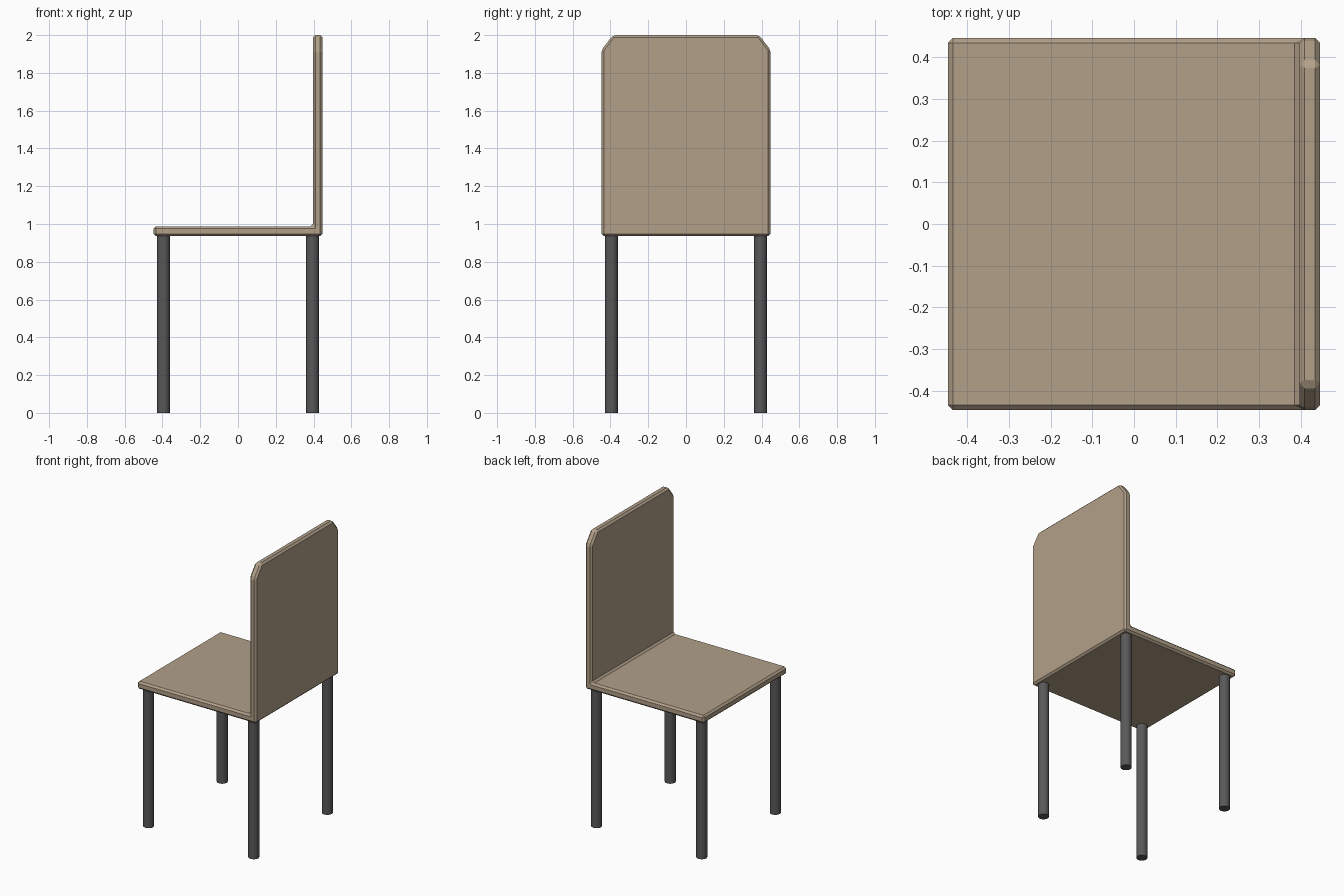
import bpy, bmesh

if "Cube" in bpy.data.objects:
    bpy.data.objects.remove(bpy.data.objects["Cube"])

H = 0.447        # half width of the seat
SEAT_Z = 0.936   # underside of the seat


def material(name, rgb):
    m = bpy.data.materials.new(name)
    m.diffuse_color = (*rgb, 1)
    m.use_nodes = True
    m.node_tree.nodes["Principled BSDF"].inputs["Base Color"].default_value = m.diffuse_color
    return m


wood = material("wood", (0.44, 0.35, 0.25))
metal = material("dark_metal", (0.1, 0.1, 0.1))

# Seat and backrest: one L profile extruded across y
profile = [(-H, SEAT_Z), (H, SEAT_Z), (H, 2.0), (0.397, 2.0), (0.397, 0.988), (-H, 0.988)]
bm = bmesh.new()
side = bm.faces.new([bm.verts.new((x, -H, z)) for x, z in profile])
ext = bmesh.ops.extrude_face_region(bm, geom=[side])
bmesh.ops.translate(bm, vec=(0, 2 * H, 0),
                    verts=[g for g in ext["geom"] if isinstance(g, bmesh.types.BMVert)])
bmesh.ops.recalc_face_normals(bm, faces=bm.faces)

# Cut the two top corners of the backrest
corners = [e for e in bm.edges
           if all(v.co.z > 1.99 for v in e.verts) and abs(e.verts[0].co.y - e.verts[1].co.y) < 0.01]
bmesh.ops.bevel(bm, geom=corners, offset=0.06, segments=1, affect='EDGES')
for v in bm.verts:
    if 1.9 < v.co.z < 1.99:
        v.co.z = 1.922

mesh = bpy.data.meshes.new("seat_and_back")
bm.to_mesh(mesh)
bm.free()
seat = bpy.data.objects.new("seat_and_back", mesh)
bpy.context.collection.objects.link(seat)
mesh.materials.append(wood)
bevel = seat.modifiers.new("edge_chamfer", 'BEVEL')
bevel.width = 0.012
bevel.segments = 1
bevel.limit_method = 'ANGLE'

# Four round legs
for xn, sx in (("front", -1), ("back", 1)):
    for yn, sy in (("right", -1), ("left", 1)):
        bpy.ops.mesh.primitive_cylinder_add(vertices=32, radius=0.034, depth=SEAT_Z + 0.004,
                                            location=(sx * 0.395, sy * 0.395, (SEAT_Z + 0.004) / 2))
        leg = bpy.context.object
        leg.name = f"{xn}_{yn}_leg"
        leg.data.materials.append(metal)
        bpy.ops.object.shade_smooth_by_angle()
